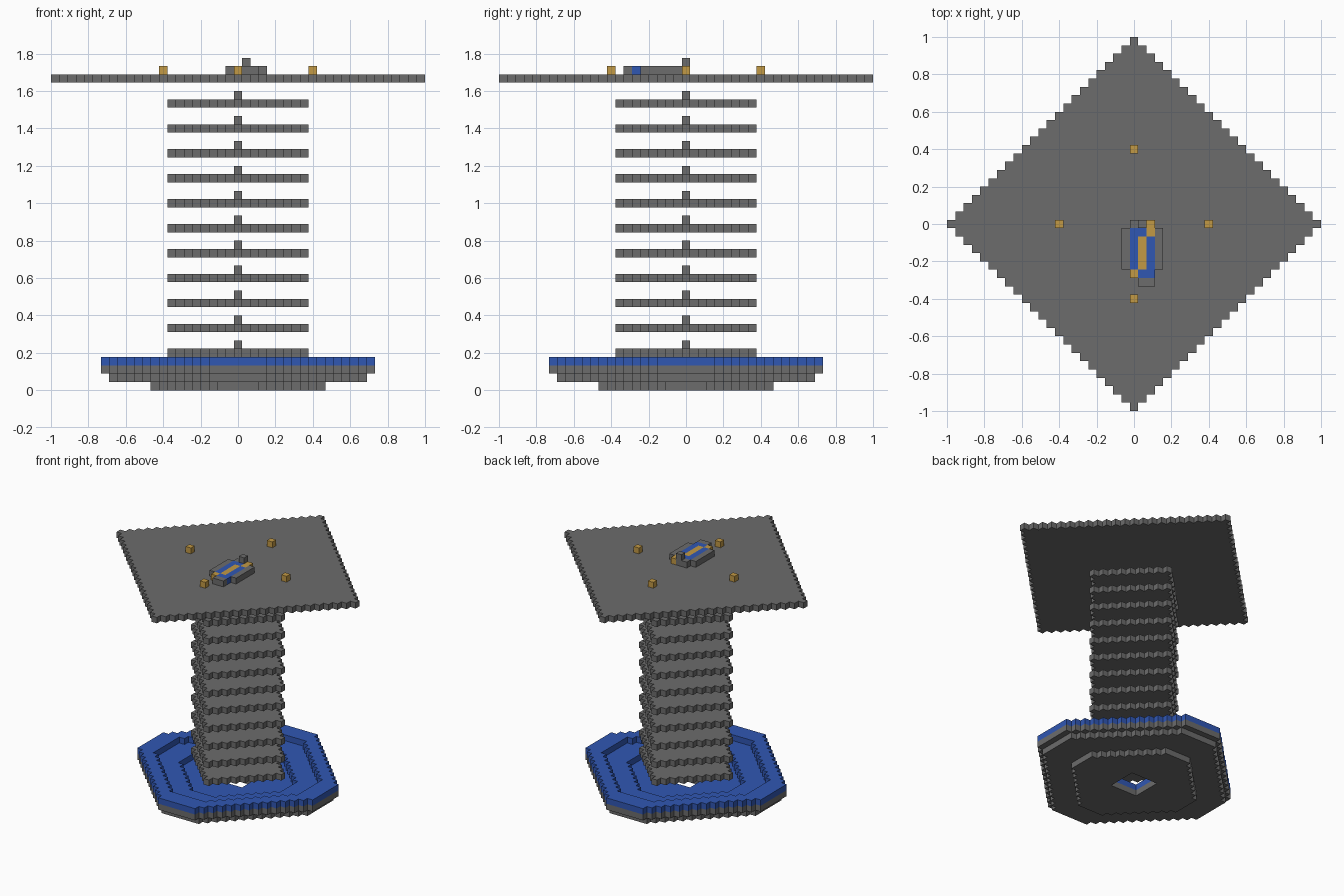
import bpy
import bmesh
from mathutils import Vector

V = 2 / 45  # edge length of one block

cube = bpy.data.objects.get("Cube")
if cube:
    bpy.data.objects.remove(cube, do_unlink=True)


def make_material(name, rgb):
    mat = bpy.data.materials.new(name)
    mat.use_nodes = True
    color = (*rgb, 1)
    mat.diffuse_color = color
    mat.node_tree.nodes["Principled BSDF"].inputs["Base Color"].default_value = color
    return mat


GREY, BLUE, GOLD = range(3)
MATERIALS = [
    make_material("stone grey", (0.15, 0.15, 0.15)),
    make_material("deep blue", (0.03, 0.095, 0.45)),
    make_material("dull gold", (0.54, 0.32, 0.06)),
]


def octagon(r, cut):
    """Blocks of a square of half-width r with corners cut along a diagonal."""
    span = range(-r, r + 1)
    return {(x, y) for x in span for y in span if abs(x) + abs(y) <= cut}


def diamond(r):
    return octagon(r, r)


def rect(x0, x1, y0, y1):
    return {(x, y) for x in range(x0, x1 + 1) for y in range(y0, y1 + 1)}


def layer(cells, z, color):
    return {(x, y, z): color for x, y in cells}


def build(name, blocks):
    """Skin a dictionary of coloured blocks, keeping only exposed faces."""
    bm = bmesh.new()
    verts = {}

    def corner(p):
        key = tuple(round(2 * c) for c in p)
        if key not in verts:
            verts[key] = bm.verts.new((p.x * V, p.y * V, (p.z + 0.5) * V))
        return verts[key]

    for cell, color in blocks.items():
        center = Vector(cell)
        for axis in range(3):
            for sign in (-1, 1):
                n = Vector((0, 0, 0))
                n[axis] = sign
                if tuple(int(c) for c in center + n) in blocks:
                    continue
                u = Vector((0, 0, 0))
                u[(axis + 1) % 3] = 1
                w = n.cross(u)
                ring = [center + (n + a * u + b * w) / 2
                        for a, b in ((-1, -1), (1, -1), (1, 1), (-1, 1))]
                face = bm.faces.new([corner(p) for p in ring])
                face.material_index = color
    mesh = bpy.data.meshes.new(name)
    bm.to_mesh(mesh)
    bm.free()
    for mat in MATERIALS:
        mesh.materials.append(mat)
    obj = bpy.data.objects.new(name, mesh)
    bpy.context.collection.objects.link(obj)
    return obj


# Stepped dish: grey shell, blue lining, square hole in the middle
hole = rect(-2, 2, -2, 2)
rim = octagon(16, 19)
dish = {}
dish.update(layer(octagon(10, 12) - hole, 0, GREY))
dish.update(layer(octagon(15, 18) - hole, 1, GREY))
dish.update(layer(octagon(10, 12) - hole, 1, BLUE))
dish.update(layer(rim - octagon(9, 11), 2, GREY))
dish.update(layer(octagon(14, 17) - octagon(9, 11), 2, BLUE))
dish.update(layer(rim - octagon(13, 16), 3, BLUE))
build("base_dish", dish)

# Stack of floating diamond floors, each with a small central post
for i in range(11):
    z = 4 + 3 * i
    floor = layer(diamond(8), z, GREY)
    floor[(0, 0, z + 1)] = GREY
    build(f"tower_floor_{i + 1}", floor)

# Wide diamond deck
build("top_deck", layer(diamond(22), 37, GREY))

# Four gold markers on the deck
for name, x, y in (("right", -9, 0), ("left", 9, 0), ("front", 0, -9), ("back", 0, 9)):
    build(f"marker_{name}", {(x, y, 38): GOLD})

# Small craft parked on the deck: grey hull, blue top, gold stripe and lamps
craft = {}
for cells, color in (
    (rect(-1, 3, -5, -1), GREY),
    (rect(0, 1, 0, 0), GREY),
    (rect(1, 2, -7, -7), GREY),
    (rect(0, 2, -5, -1), BLUE),
    (rect(1, 2, -6, -6), BLUE),
    (rect(1, 1, -5, -2), GOLD),
    (rect(2, 2, -1, 0), GOLD),
    (rect(0, 0, -6, -6), GOLD),
):
    craft.update(layer(cells, 38, color))
craft[(1, 0, 39)] = GREY
build("parked_craft", craft)
